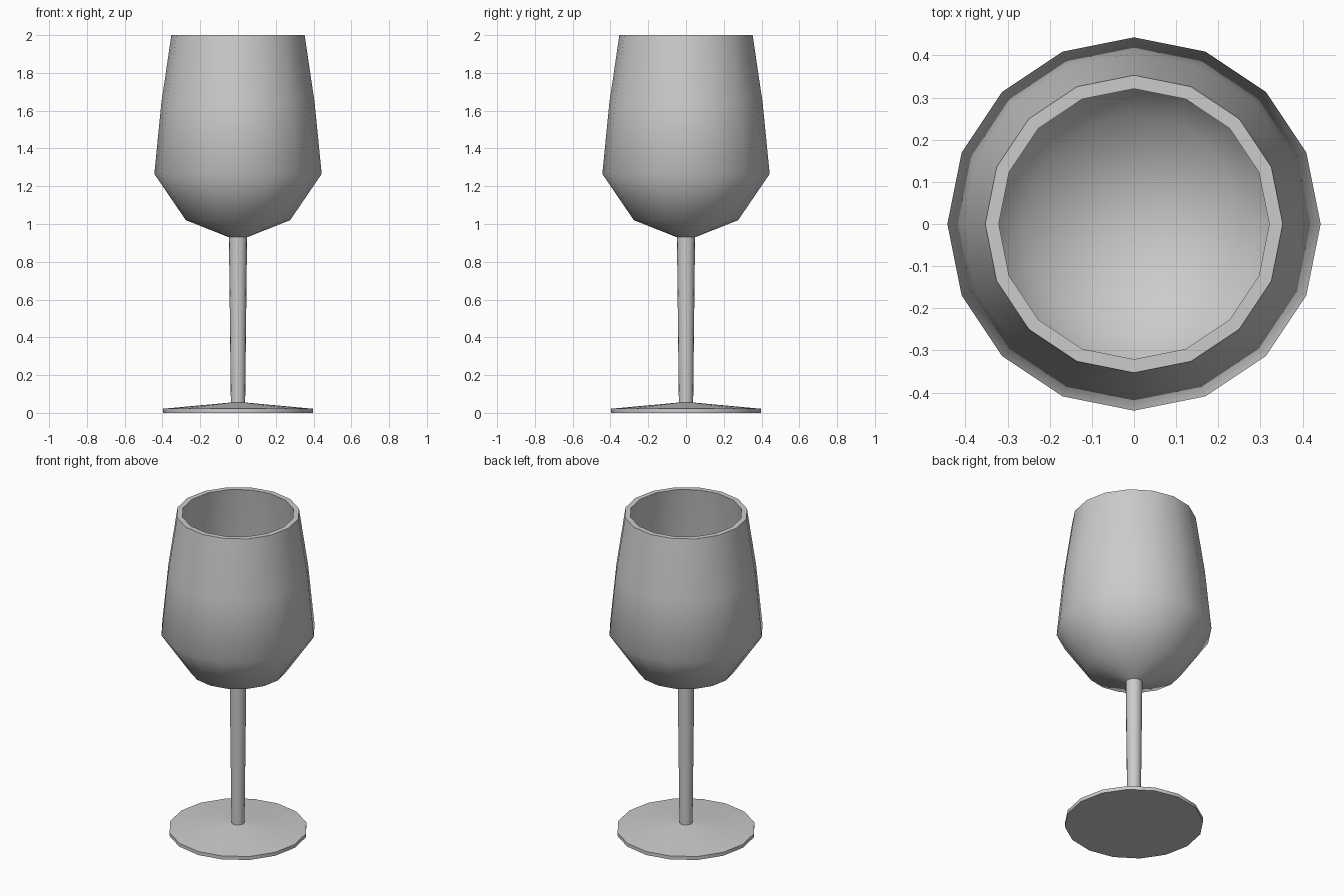
import bpy, bmesh
from math import cos, sin, pi, radians

if "Cube" in bpy.data.objects:
    bpy.data.objects.remove(bpy.data.objects["Cube"])

SIDES = 16


def lathe(name, profile):
    """Revolve (radius, height) points around z; radius 0 makes a pole."""
    bm = bmesh.new()
    rings = []
    for r, z in profile:
        n = 1 if r == 0 else SIDES
        rings.append([bm.verts.new((r * cos(2 * pi * i / SIDES),
                                    r * sin(2 * pi * i / SIDES), z)) for i in range(n)])
    for a, b in zip(rings, rings[1:]):
        for i in range(SIDES):
            j = (i + 1) % SIDES
            quad = [a[i % len(a)], a[j % len(a)], b[j % len(b)], b[i % len(b)]]
            bm.faces.new(list(dict.fromkeys(quad)))
    mesh = bpy.data.meshes.new(name)
    bm.to_mesh(mesh)
    bm.free()
    obj = bpy.data.objects.new(name, mesh)
    bpy.context.collection.objects.link(obj)
    bpy.ops.object.select_all(action='DESELECT')
    obj.select_set(True)
    bpy.context.view_layer.objects.active = obj
    bpy.ops.object.shade_smooth_by_angle(angle=radians(50))
    return obj


# Round foot, flat below and gently coned above
lathe("foot", [(0, 0), (0.396, 0), (0.396, 0.022), (0.038, 0.055)])

# Slightly tapered stem
lathe("stem", [(0.038, 0.055), (0.048, 0.93)])

# Bowl: outer wall up to the rim, then inner wall down to the floor
lathe("bowl", [(0.048, 0.93), (0.276, 1.02), (0.443, 1.265), (0.406, 1.64), (0.353, 2.0),
               (0.321, 2.0), (0.373, 1.635), (0.408, 1.275), (0.258, 1.05), (0, 0.955)])
